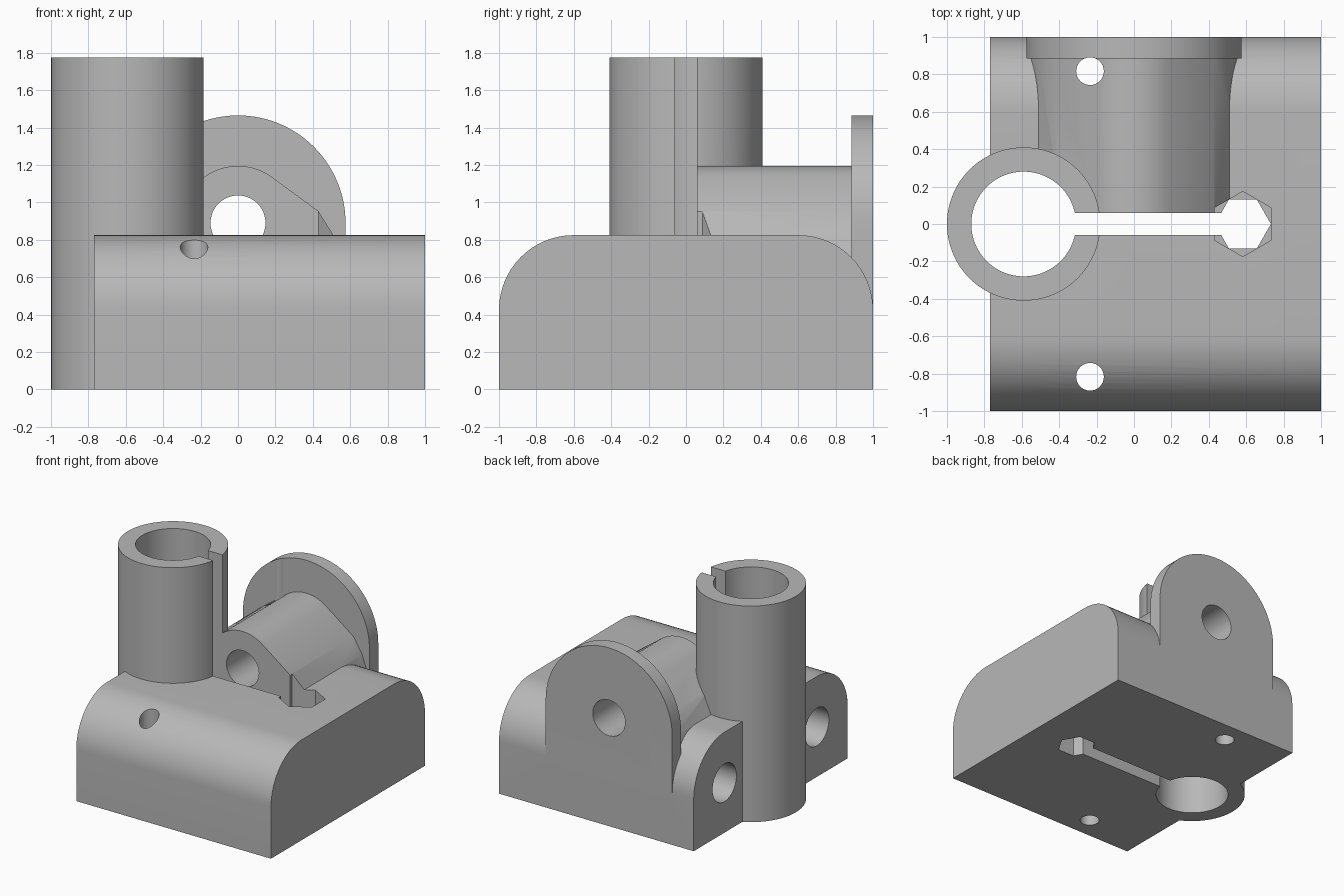
import bpy
import bmesh
from math import cos, sin, pi, radians
from mathutils import Vector

default = bpy.data.objects.get("Cube")
if default:
    bpy.data.objects.remove(default, do_unlink=True)

grey = bpy.data.materials.new("plain grey")
grey.use_nodes = True
colour = (0.48, 0.48, 0.48, 1)
grey.diffuse_color = colour
grey.node_tree.nodes["Principled BSDF"].inputs["Base Color"].default_value = colour


def arc(cx, cy, r, start, end, n):
    """Points on an arc, angles in degrees."""
    steps = [radians(start + (end - start) * i / n) for i in range(n + 1)]
    return [(cx + r * cos(a), cy + r * sin(a)) for a in steps]


def circle(cx, cy, r, n=64, turn=0):
    return arc(cx, cy, r, turn, turn + 360, n)[:-1]


def rect(x0, y0, x1, y1):
    return [(x0, y0), (x1, y0), (x1, y1), (x0, y1)]


def prism(name, profile, axis, lo, hi):
    """Extrude a 2D profile along an axis between lo and hi."""
    place = {"x": lambda u, v, w: (w, u, v),
             "y": lambda u, v, w: (u, w, v),
             "z": lambda u, v, w: (u, v, w)}[axis]
    bm = bmesh.new()
    face = bm.faces.new([bm.verts.new(place(u, v, lo)) for u, v in profile])
    out = bmesh.ops.extrude_face_region(bm, geom=[face])
    moved = [g for g in out["geom"] if isinstance(g, bmesh.types.BMVert)]
    bmesh.ops.translate(bm, verts=moved, vec=Vector(place(0, 0, hi - lo)))
    bmesh.ops.recalc_face_normals(bm, faces=bm.faces)
    mesh = bpy.data.meshes.new(name)
    bm.to_mesh(mesh)
    bm.free()
    mesh.materials.append(grey)
    obj = bpy.data.objects.new(name, mesh)
    bpy.context.collection.objects.link(obj)
    return obj


def combine(target, tool, operation):
    """Apply a boolean and remove the tool."""
    tool.hide_render = True
    mod = target.modifiers.new(tool.name, "BOOLEAN")
    mod.operation = operation
    mod.solver = "EXACT"
    mod.object = tool
    bpy.context.view_layer.objects.active = target
    bpy.ops.object.modifier_apply(modifier=mod.name)
    bpy.data.objects.remove(tool, do_unlink=True)


TUBE_X, NUT_X, AXLE_Z = -0.59, 0.582, 0.89

# Base block with rounded shoulders
base = [(-1, 0), (1, 0)] + arc(0.6, 0.425, 0.4, 0, 90, 16) + arc(-0.6, 0.425, 0.4, 90, 180, 16)
body = prism("clamp_bracket", base, "x", -0.77, 1)

# Vertical clamp tube
tube = prism("tube", circle(TUBE_X, 0, 0.41, 96), "z", 0, 1.775)

# Axle boss: rounded crown with spreading flanks
flank = [(0.57, 0.35), (0.568, 0.6), (0.55, 0.71), (0.51, 0.825), (0.43, 0.953)]
crown = arc(0, AXLE_Z, 0.305, 53, 127, 20)
boss = prism("boss", flank + crown + [(-x, z) for x, z in reversed(flank)], "y", 0, 0.93)

# Back flange with arched top
arch = [(-0.575, 0.3), (0.575, 0.3)] + arc(0, AXLE_Z, 0.575, 0, 180, 48)
flange = prism("flange", arch, "y", 0.885, 1)

for part in (tube, boss, flange):
    combine(body, part, "UNION")

# Tube bore, clamping slot and nut recess
cuts = [
    prism("bore", circle(TUBE_X, 0, 0.28, 96), "z", -0.1, 2),
    prism("slot", rect(TUBE_X, -0.06, NUT_X, 0.06), "z", -0.1, 2),
    prism("nut_hole", circle(NUT_X, 0, 0.15, 6), "z", -0.1, 2),
    prism("nut_recess", circle(NUT_X, 0, 0.174, 6, 30), "z", 0.4, 2),
    prism("axle_hole", circle(0, AXLE_Z, 0.147, 48), "y", 0, 1.1),
]
# Paired screw holes and blind rod sockets
for side in (-1, 1):
    cuts.append(prism("screw_hole", circle(-0.235, side * 0.817, 0.074, 32), "z", -0.1, 2))
    cuts.append(prism("rod_socket", circle(side * 0.6, 0.41, 0.155, 48), "x", -0.9, 0.85))
for cut in cuts:
    combine(body, cut, "DIFFERENCE")

# Smooth curved walls, sharp edges
bpy.ops.object.select_all(action="DESELECT")
body.select_set(True)
bpy.context.view_layer.objects.active = body
bpy.ops.object.shade_smooth_by_angle(angle=radians(25))
